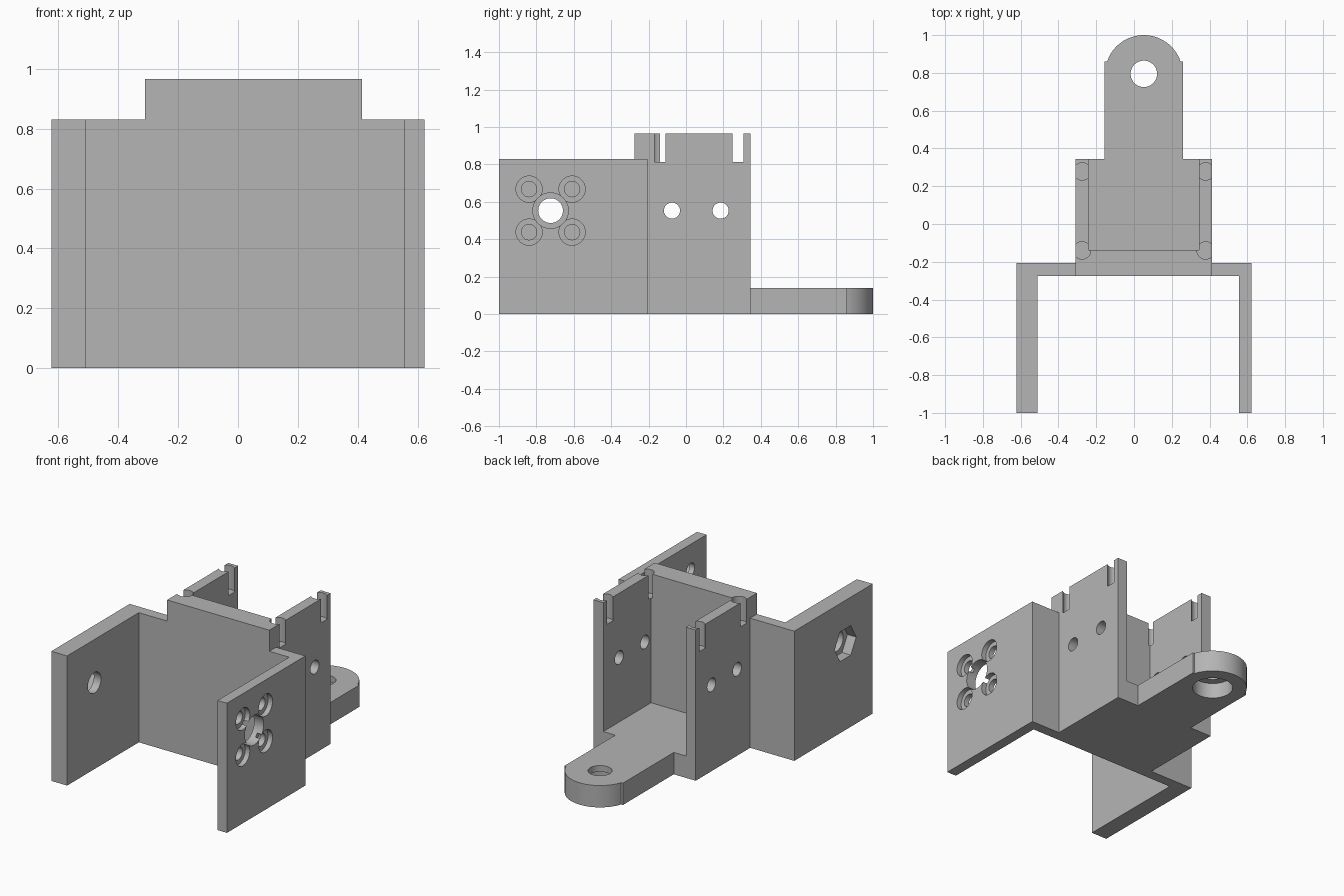
import bpy, bmesh
from math import sin, cos, pi, radians
from mathutils import Matrix

old = bpy.data.objects.get("Cube")
if old:
    bpy.data.objects.remove(old, do_unlink=True)

grey = bpy.data.materials.new("plain grey")
grey.use_nodes = True
colour = (0.46, 0.46, 0.46, 1)
grey.diffuse_color = colour
grey.node_tree.nodes["Principled BSDF"].inputs["Base Color"].default_value = colour


def add(name, bm):
    bmesh.ops.recalc_face_normals(bm, faces=bm.faces)
    mesh = bpy.data.meshes.new(name)
    bm.to_mesh(mesh)
    bm.free()
    mesh.materials.append(grey)
    ob = bpy.data.objects.new(name, mesh)
    bpy.context.collection.objects.link(ob)
    return ob


def extrude(name, points, top):
    """Upright solid from a plan outline, standing on the ground."""
    bm = bmesh.new()
    face = bm.faces.new([bm.verts.new((x, y, 0)) for x, y in points])
    moved = bmesh.ops.extrude_face_region(bm, geom=[face])["geom"]
    bmesh.ops.translate(bm, vec=(0, 0, top),
                        verts=[v for v in moved if isinstance(v, bmesh.types.BMVert)])
    return add(name, bm)


def drill(centre, radius, depth, axis="Z", sides=48):
    """Cylinder cutter centred on a point."""
    bm = bmesh.new()
    turn = Matrix.Rotation(pi / 2, 4, "Y") if axis == "X" else Matrix()
    bmesh.ops.create_cone(bm, cap_ends=True, segments=sides, radius1=radius, radius2=radius,
                          depth=depth, matrix=Matrix.Translation(centre) @ turn)
    return add("cutter", bm)


def combine(body, other, operation):
    mod = body.modifiers.new(operation.lower(), "BOOLEAN")
    mod.operation, mod.solver, mod.object = operation, "EXACT", other
    bpy.context.view_layer.objects.active = body
    bpy.ops.object.modifier_apply(modifier=mod.name)
    bpy.data.objects.remove(other, do_unlink=True)


# Key plan positions
front, flange_back, wall_back, back = -0.275, -0.207, -0.138, 0.345
left, right, wall = 0.414, -0.31, 0.07
mid = (left + right) / 2

# Fork with two forward arms
bracket = extrude("motor_bracket", [
    (-0.622, -1), (-0.51, -1), (-0.51, front), (0.555, front), (0.555, -1),
    (0.622, -1), (0.622, flange_back), (-0.622, flange_back)], 0.83)

# Channel of three tall walls, open at the back
channel = extrude("channel", [
    (right, front), (left, front), (left, back), (left - wall, back),
    (left - wall, wall_back), (right + wall, wall_back), (right + wall, back),
    (right, back)], 0.965)

# Floor running into a tongue with a rounded end
eye_y, eye_r, half = 0.795, 0.205, 0.207
arc = [(mid + eye_r * cos(a), eye_y + eye_r * sin(a))
       for a in (radians(18.5 + 143 * i / 32) for i in range(33))]
base = extrude("floor_and_tongue", [
    (right, front), (left, front), (left, back), (mid + half, back),
    (mid + half, 0.86)] + arc + [(mid - half, 0.86), (mid - half, back), (right, back)], 0.14)

combine(bracket, channel, "UNION")
combine(bracket, base, "UNION")

cutters = []
# Tongue eye, with a wide recess below
cutters.append(drill((mid, eye_y, 0.1), 0.07, 0.4))
cutters.append(drill((mid, eye_y, 0), 0.12, 0.2))

# Cross holes and top slots in the channel sides
for y in (-0.075, 0.185):
    cutters.append(drill((mid, y, 0.553), 0.043, 0.9, "X"))
for x in (left - wall / 2, right + wall / 2):
    for y in (-0.14, 0.278):
        cutters.append(drill((x, y, 0.912), 0.046, 0.2))

# Left arm: shaft hole and four counterbored screw holes
shaft_y, shaft_z = -0.724, 0.553
cutters.append(drill((0.6, shaft_y, shaft_z), 0.095, 0.2, "X"))
for sy in (-1, 1):
    for sz in (-1, 1):
        y, z = shaft_y + sy * 0.115, shaft_z + sz * 0.115
        cutters.append(drill((0.6, y, z), 0.041, 0.2, "X"))
        cutters.append(drill((0.64, y, z), 0.07, 0.1, "X"))

# Right arm: pivot hole with a six-sided nut pocket outside
cutters.append(drill((-0.56, shaft_y, shaft_z), 0.066, 0.3, "X"))
cutters.append(drill((-0.61, shaft_y, shaft_z), 0.109, 0.1, "X", 6))

for cutter in cutters:
    combine(bracket, cutter, "DIFFERENCE")

# Smooth the bores and keep the plate edges sharp
bpy.ops.object.select_all(action="DESELECT")
bracket.select_set(True)
bpy.context.view_layer.objects.active = bracket
bpy.ops.object.shade_smooth_by_angle(angle=radians(30))
